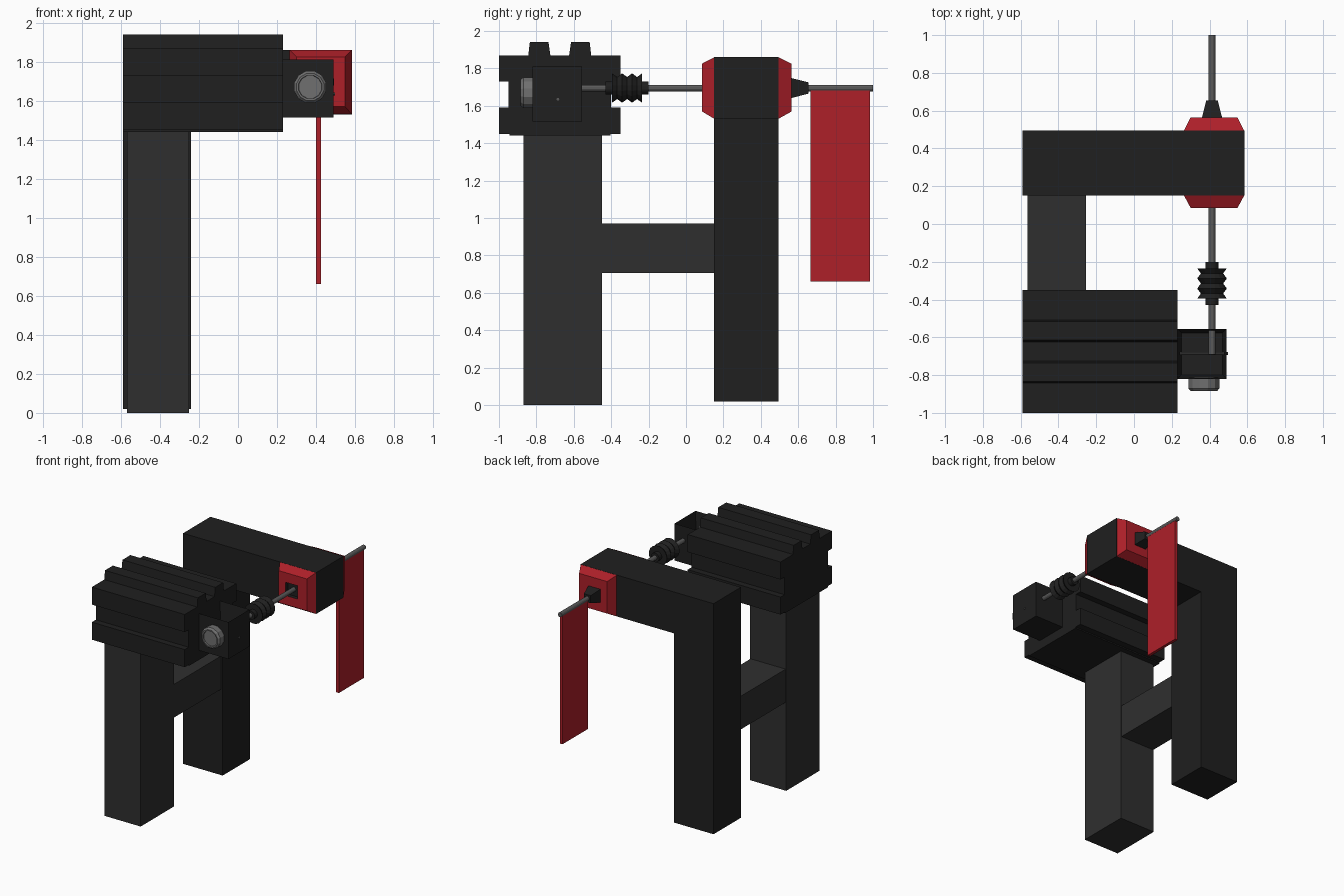
import bpy, bmesh
from math import pi, cos, sin

if "Cube" in bpy.data.objects:
    bpy.data.objects.remove(bpy.data.objects["Cube"])


def mat(name, *c):
    m = bpy.data.materials.new(name)
    m.diffuse_color = (*c, 1)
    m.use_nodes = True
    m.node_tree.nodes["Principled BSDF"].inputs["Base Color"].default_value = m.diffuse_color
    return m


BLACK = mat("black", 0.014, 0.014, 0.014)
CHARCOAL = mat("charcoal", 0.028, 0.028, 0.028)
STEEL = mat("steel", 0.10, 0.10, 0.10)
GLASS = mat("grey", 0.16, 0.16, 0.16)
RED = mat("red", 0.42, 0.014, 0.022)


def finish(bm, name, *mats):
    bmesh.ops.recalc_face_normals(bm, faces=bm.faces)
    me = bpy.data.meshes.new(name)
    bm.to_mesh(me)
    bm.free()
    for m in mats:
        me.materials.append(m)
    ob = bpy.data.objects.new(name, me)
    bpy.context.collection.objects.link(ob)
    return ob


def loft(name, rings, *mats):
    """Closed skin through rings of equal length."""
    bm = bmesh.new()
    vs = [[bm.verts.new(p) for p in r] for r in rings]
    n = len(vs[0])
    for a, b in zip(vs, vs[1:]):
        for i in range(n):
            bm.faces.new((a[i], a[(i + 1) % n], b[(i + 1) % n], b[i]))
    bm.faces.new(vs[0])
    bm.faces.new(vs[-1])
    return finish(bm, name, *mats)


def rect(x0, x1, z0, z1, y):
    return [(x0, y, z0), (x1, y, z0), (x1, y, z1), (x0, y, z1)]


def box(name, x, y, z, m):
    return loft(name, [rect(*x, *z, y[0]), rect(*x, *z, y[1])], m)


def extrude_x(name, yz, x0, x1, m):
    return loft(name, [[(x, y, z) for y, z in yz] for x in (x0, x1)], m)


def lathe_y(name, profile, x, z, n, m):
    """Turned part along y; profile is (y, radius)."""
    return loft(name, [[(x + r * cos(2 * pi * (i + .5) / n), y, z + r * sin(2 * pi * (i + .5) / n))
                        for i in range(n)] for y, r in profile], m)


# supports
box("front_post", (-.57, -.25), (-.87, -.45), (0, 1.445), CHARCOAL)
box("cross_beam", (-.565, -.255), (-.45, .15), (.705, .97), CHARCOAL)
elbow = [(-.59, .02), (-.24, .02), (-.24, 1.53), (.585, 1.53), (.585, 1.86), (-.59, 1.86)]
loft("rear_post_and_arm", [[(x, y, z) for x, z in elbow] for y in (.15, .495)], BLACK)

# grooved head block: half profile mirrored around its centre line
C = -.675
half = [(.27, 1.44), (.27, 1.45), (.325, 1.45), (.325, 1.59), (.275, 1.59), (.275, 1.73),
        (.325, 1.73), (.325, 1.87), (.168, 1.87), (.16, 1.94), (.06, 1.94), (.05, 1.87)]
prof = [(C + d, z) for d, z in half] + [(C - d, z) for d, z in reversed(half)]
extrude_x("head_block", prof, -.59, .23, BLACK)

# open-topped housing on the head's end
housing = box("shaft_housing", (.23, .49), (-.82, -.555), (1.515, 1.81), BLACK)
bm = bmesh.new()
bm.from_mesh(housing.data)
bm.normal_update()
top = max(bm.faces, key=lambda f: f.calc_center_median().z)
bmesh.ops.inset_region(bm, faces=[top], thickness=.03)
bmesh.ops.translate(bm, verts=top.verts, vec=(0, 0, -.26))
bm.to_mesh(housing.data)
bm.free()
lathe_y("round_knob", [(-.81, .085), (-.87, .085), (-.885, .072), (-.885, .062), (-.875, .06)], .37, 1.67, 12, GLASS)
extrude_x("cross_pin", [(-.685 + .008 * cos(i * pi / 4), 1.635 + .008 * sin(i * pi / 4)) for i in range(8)],
          .23, .497, STEEL)

# shaft and ribbed coupling
SX, SZ = .413, 1.695
lathe_y("shaft", [(-.69, .018), (1, .018)], SX, SZ, 12, STEEL)
ribs = [(-.43, .035), (-.395, .035), (-.395, .08)]
for i in range(3):
    y = -.395 + i * .0533
    ribs += [(y + .027, .06), (y + .0533, .08)]
ribs += [(-.235, .035), (-.2, .035)]
lathe_y("ribbed_coupling", ribs, SX, SZ, 16, BLACK)

# tapered bushing collars either side of the arm, with dark square socket
for name, ya, yb in (("front_collar", .15, .085), ("rear_collar", .495, .565)):
    d = .03 if yb < ya else -.03
    ob = loft(name, [rect(.265, .583, 1.531, 1.859, ya), rect(.30, .548, 1.57, 1.825, yb),
                     rect(.36, .466, 1.642, 1.748, yb), rect(.36, .466, 1.642, 1.748, yb + d)], RED, BLACK)
    for p in ob.data.polygons:
        if all(.35 < ob.data.vertices[v].co.x < .47 for v in p.vertices):
            p.material_index = 1
loft("shaft_cone", [rect(.36, .466, 1.642, 1.748, .535), rect(.36, .466, 1.642, 1.748, .565),
                    rect(.383, .443, 1.665, 1.725, .655)], BLACK)

# hanging flag
box("flag", (.401, .425), (.665, .985), (.66, 1.685), RED)
